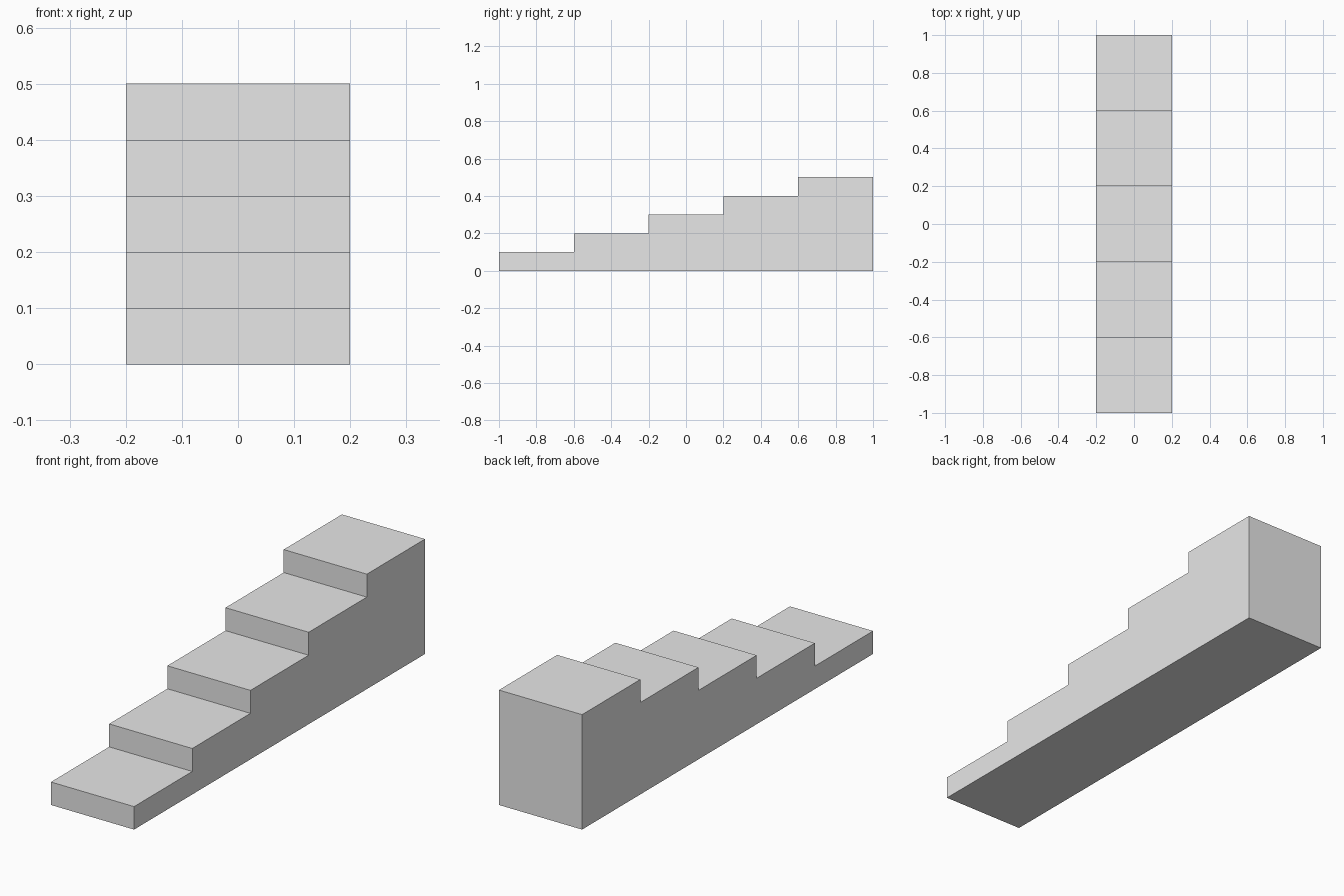
import bpy
import bmesh

if "Cube" in bpy.data.objects:
    bpy.data.objects.remove(bpy.data.objects["Cube"])

STEPS = 5
RUN, RISE, HALF_WIDTH = 0.4, 0.1, 0.2

# Stepped side profile in (y, z), from the front foot up to the back
profile = [(-1.0, 0.0)]
for i in range(STEPS):
    y, z = -1.0 + i * RUN, (i + 1) * RISE
    profile += [(y, z), (y + RUN, z)]
profile.append((1.0, 0.0))

# Extrude the profile across the width
bm = bmesh.new()
side = bm.faces.new([bm.verts.new((-HALF_WIDTH, y, z)) for y, z in profile])
extruded = bmesh.ops.extrude_face_region(bm, geom=[side], use_keep_orig=True)
moved = [v for v in extruded["geom"] if isinstance(v, bmesh.types.BMVert)]
bmesh.ops.translate(bm, verts=moved, vec=(2 * HALF_WIDTH, 0, 0))
bmesh.ops.recalc_face_normals(bm, faces=bm.faces[:])

mesh = bpy.data.meshes.new("staircase")
bm.to_mesh(mesh)
bm.free()

# Plain grey for the whole staircase
grey = bpy.data.materials.new("light grey")
grey.diffuse_color = (0.8, 0.8, 0.8, 1.0)
grey.use_nodes = True
grey.node_tree.nodes["Principled BSDF"].inputs["Base Color"].default_value = grey.diffuse_color
mesh.materials.append(grey)

staircase = bpy.data.objects.new("staircase", mesh)
bpy.context.collection.objects.link(staircase)
